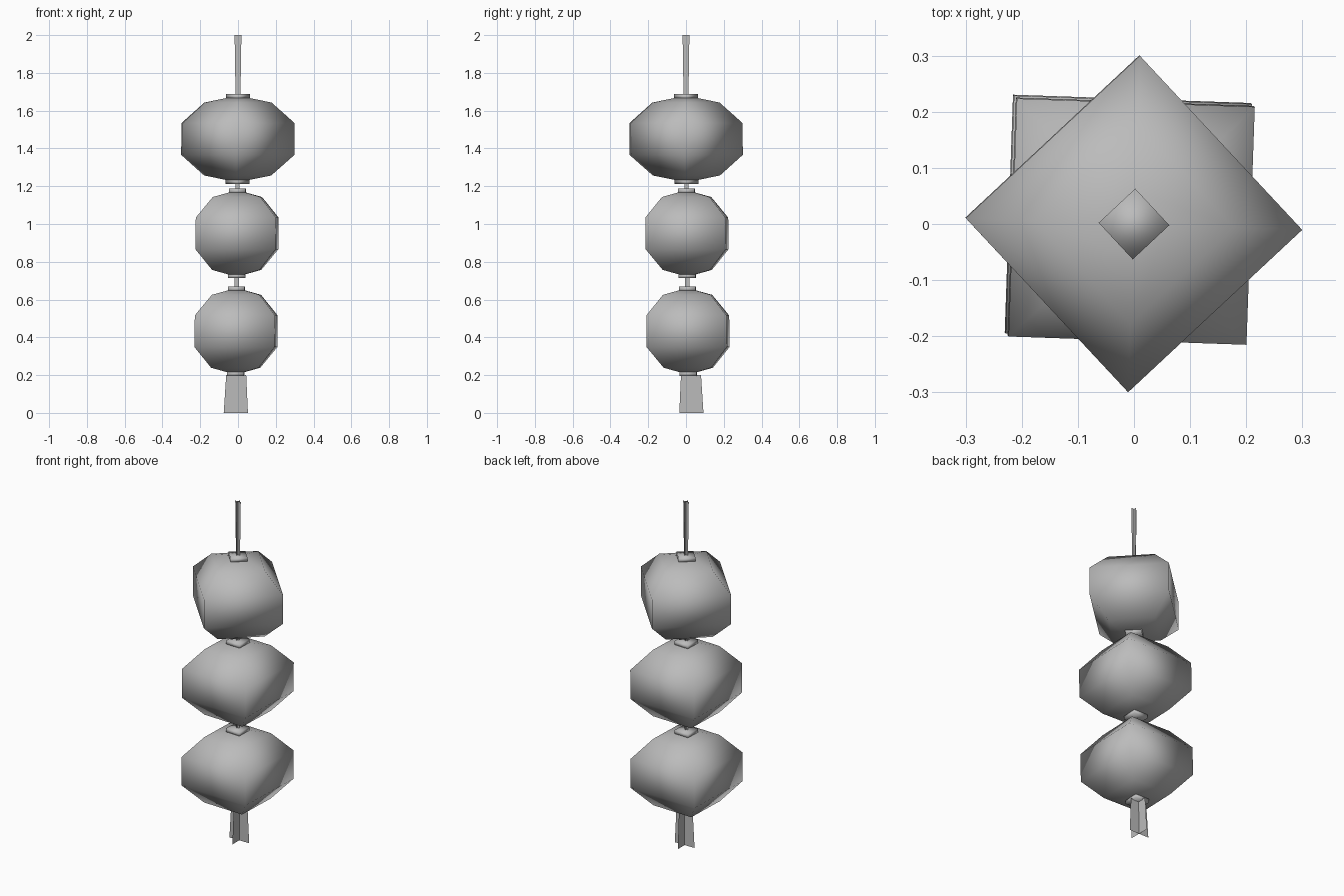
import bpy, bmesh
from math import cos, sin, radians

if "Cube" in bpy.data.objects:
    bpy.data.objects.remove(bpy.data.objects["Cube"])

grey = bpy.data.materials.new("plain grey")
grey.use_nodes = True
grey.diffuse_color = (0.5, 0.5, 0.5, 1)
grey.node_tree.nodes["Principled BSDF"].inputs["Base Color"].default_value = (0.5, 0.5, 0.5, 1)


def lean(x, y, z):
    """The string hangs slightly off plumb below the top lantern."""
    drift = 0.01 * max(0, 1.45 - z)
    return (x - drift, y + drift, z)


def finish(name, bm, smooth):
    mesh = bpy.data.meshes.new(name)
    bm.to_mesh(mesh)
    bm.free()
    mesh.materials.append(grey)
    for p in mesh.polygons:
        p.use_smooth = smooth
    obj = bpy.data.objects.new(name, mesh)
    bpy.context.collection.objects.link(obj)


def four_sided(name, profile, turn):
    """Square lathe through (radius, height) pairs, closed at both ends."""
    bm = bmesh.new()
    rings = []
    for r, z in profile:
        angles = [radians(turn + 90 * k) for k in range(4)]
        rings.append([bm.verts.new(lean(r * cos(a), r * sin(a), z)) for a in angles])
    for low, high in zip(rings, rings[1:]):
        for k in range(4):
            n = (k + 1) % 4
            bm.faces.new((low[k], low[n], high[n], high[k]))
    bm.faces.new(rings[0][::-1])
    bm.faces.new(rings[-1])
    finish(name, bm, True)


def crossed_strips(name, z0, z1, half0, half1, cx=0, cy=0):
    """Two upright flat strips crossing at right angles."""
    bm = bmesh.new()
    for dx, dy in ((1, 0), (0, 1)):
        corners = ((-half0, z0), (half0, z0), (half1, z1), (-half1, z1))
        bm.faces.new([bm.verts.new(lean(cx + s * dx, cy + s * dy, z)) for s, z in corners])
    finish(name, bm, False)


# Lanterns with a small cap above and below
for name, mid, turn in (("top", 1.45, -2), ("middle", 0.95, 43), ("bottom", 0.432, 43)):
    half = [(0.3, 0.084), (0.178, 0.193), (0.06, 0.217)]
    profile = [(r, mid - h) for r, h in reversed(half)] + [(r, mid + h) for r, h in half]
    four_sided(name + "_lantern", profile, turn)
    for end, side in (("upper", 1), ("lower", -1)):
        heights = sorted((mid + side * 0.212, mid + side * 0.237))
        four_sided(f"{name}_lantern_{end}_cap", [(0.063, z) for z in heights], turn)

# Hanging string and the short links between lanterns
crossed_strips("hanging_string", 1.68, 2.0, 0.013, 0.018)
crossed_strips("upper_link", 1.18, 1.22, 0.011, 0.011)
crossed_strips("lower_link", 0.66, 0.72, 0.012, 0.012)

# Tassel
crossed_strips("tassel", 0, 0.2, 0.064, 0.053, 0.003, 0.014)
